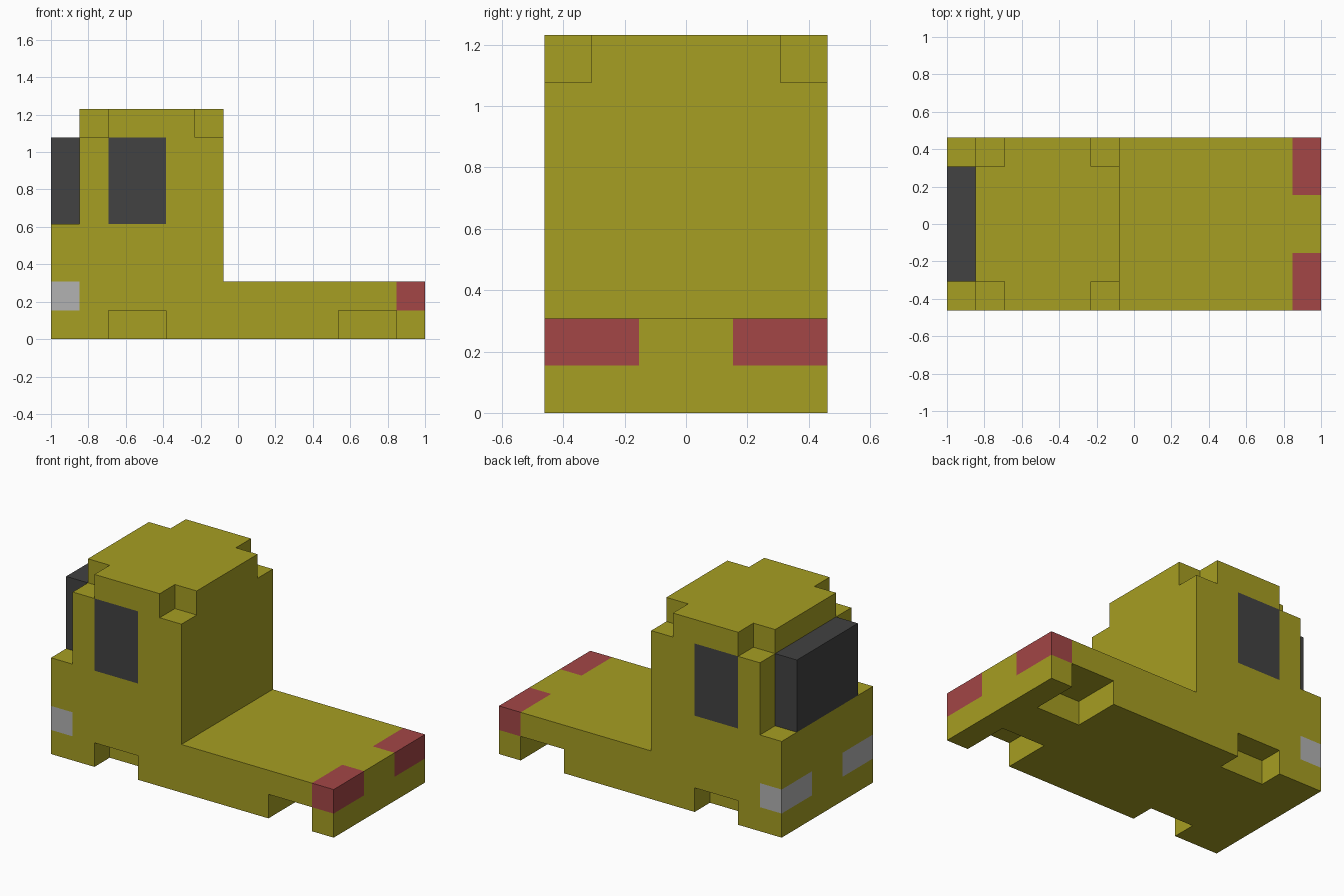
import bpy, bmesh
from mathutils import Vector

cube = bpy.data.objects.get("Cube")
if cube:
    bpy.data.objects.remove(cube)

# The truck is laid out on a block grid: 13 long, 6 wide, 8 high
U = 2 / 13
LENGTH, WIDTH = 13, 6


def pos(x, y, z):
    return Vector((x - LENGTH / 2, y - WIDTH / 2, z)) * U


def material(name, rgb):
    m = bpy.data.materials.new(name)
    m.diffuse_color = (*rgb, 1)
    m.use_nodes = True
    bsdf = m.node_tree.nodes["Principled BSDF"]
    bsdf.inputs["Base Color"].default_value = (*rgb, 1)
    bsdf.inputs["Roughness"].default_value = 0.8
    return m


yellow = material("olive_yellow", (0.381, 0.342, 0.016))
dark = material("dark_glass", (0.054, 0.054, 0.054))
red = material("tail_red", (0.367, 0.061, 0.061))
grey = material("lamp_grey", (0.445, 0.445, 0.445))


def make_object(name, bm, mats):
    bmesh.ops.recalc_face_normals(bm, faces=bm.faces)
    mesh = bpy.data.meshes.new(name)
    bm.to_mesh(mesh)
    bm.free()
    for m in mats:
        mesh.materials.append(m)
    ob = bpy.data.objects.new(name, mesh)
    bpy.context.scene.collection.objects.link(ob)
    return ob


def add_box(bm, lo, hi):
    a, b = pos(*lo), pos(*hi)
    verts = bmesh.ops.create_cube(bm, size=1)["verts"]
    for v in verts:
        v.co = Vector([(a[i] + b[i]) / 2 + v.co[i] * (b[i] - a[i]) for i in range(3)])


def both_sides(lo, hi):
    """A block range and its mirror across the centre line."""
    return [(lo, hi),
            ((lo[0], WIDTH - hi[1], lo[2]), (hi[0], WIDTH - lo[1], hi[2]))]


# Body: side profile of hood, cab and bed, extruded across the width
profile = [(0, 0), (13, 0), (13, 2), (6, 2), (6, 8), (1, 8), (1, 4), (0, 4)]
bm = bmesh.new()
side = bm.faces.new([bm.verts.new(pos(x, 0, z)) for x, z in profile])
ext = bmesh.ops.extrude_face_region(bm, geom=[side])["geom"]
bmesh.ops.translate(bm, vec=(0, WIDTH * U, 0),
                    verts=[g for g in ext if isinstance(g, bmesh.types.BMVert)])
body = make_object("truck_body", bm, [yellow, dark, red, grey])

# Cut the wheel wells and the roof corners
cuts = (both_sides((2, -1, -1), (4, 1, 1))        # front wheel wells
        + both_sides((10, -1, -1), (12, 2, 1))    # deeper rear wheel wells
        + both_sides((0, -1, 7), (2, 1, 9))       # front roof corners
        + both_sides((5, -1, 7), (7, 1, 9)))      # rear roof corners
bm = bmesh.new()
for lo, hi in cuts:
    add_box(bm, lo, hi)
cutter = make_object("body_cutter", bm, [yellow])
cutter.hide_render = True
mod = body.modifiers.new("notches", "BOOLEAN")
mod.operation = "DIFFERENCE"
mod.solver = "EXACT"
mod.object = cutter
bpy.context.view_layer.update()
result = bpy.data.meshes.new_from_object(
    body.evaluated_get(bpy.context.evaluated_depsgraph_get()))
body.modifiers.clear()

# Painted regions: side windows, tail lights, headlights
regions = [(1, both_sides((2, 0, 4), (4, 1, 7))),
           (2, both_sides((12, 0, 1), (13, 2, 2))),
           (3, both_sides((0, 0, 1), (1, 2, 2)))]
bm = bmesh.new()
bm.from_mesh(result)
for f in bm.faces:
    f.material_index = 0
planes = {(axis, box[end][axis]) for _, boxes in regions for box in boxes
          for end in (0, 1) for axis in range(3)}
for axis, value in sorted(planes):
    normal = Vector([float(i == axis) for i in range(3)])
    bmesh.ops.bisect_plane(bm, geom=bm.verts[:] + bm.edges[:] + bm.faces[:], dist=1e-5,
                           plane_co=pos(*[value] * 3), plane_no=normal)
for index, boxes in regions:
    for lo, hi in boxes:
        a, b = pos(*lo), pos(*hi)
        for f in bm.faces:
            c = f.calc_center_median()
            if all(a[i] - 1e-4 < c[i] < b[i] + 1e-4 for i in range(3)):
                f.material_index = index
bmesh.ops.dissolve_limit(bm, angle_limit=0.01, verts=bm.verts[:], edges=bm.edges[:],
                         delimit={"MATERIAL"})
bmesh.ops.recalc_face_normals(bm, faces=bm.faces)
bm.to_mesh(body.data)
bm.free()
bpy.data.meshes.remove(result)
bpy.data.objects.remove(cutter)

# Windshield: a raised dark block on the hood, set slightly into the body
bm = bmesh.new()
add_box(bm, (0, 1, 4), (1.1, 5, 7))
make_object("windshield", bm, [dark])
